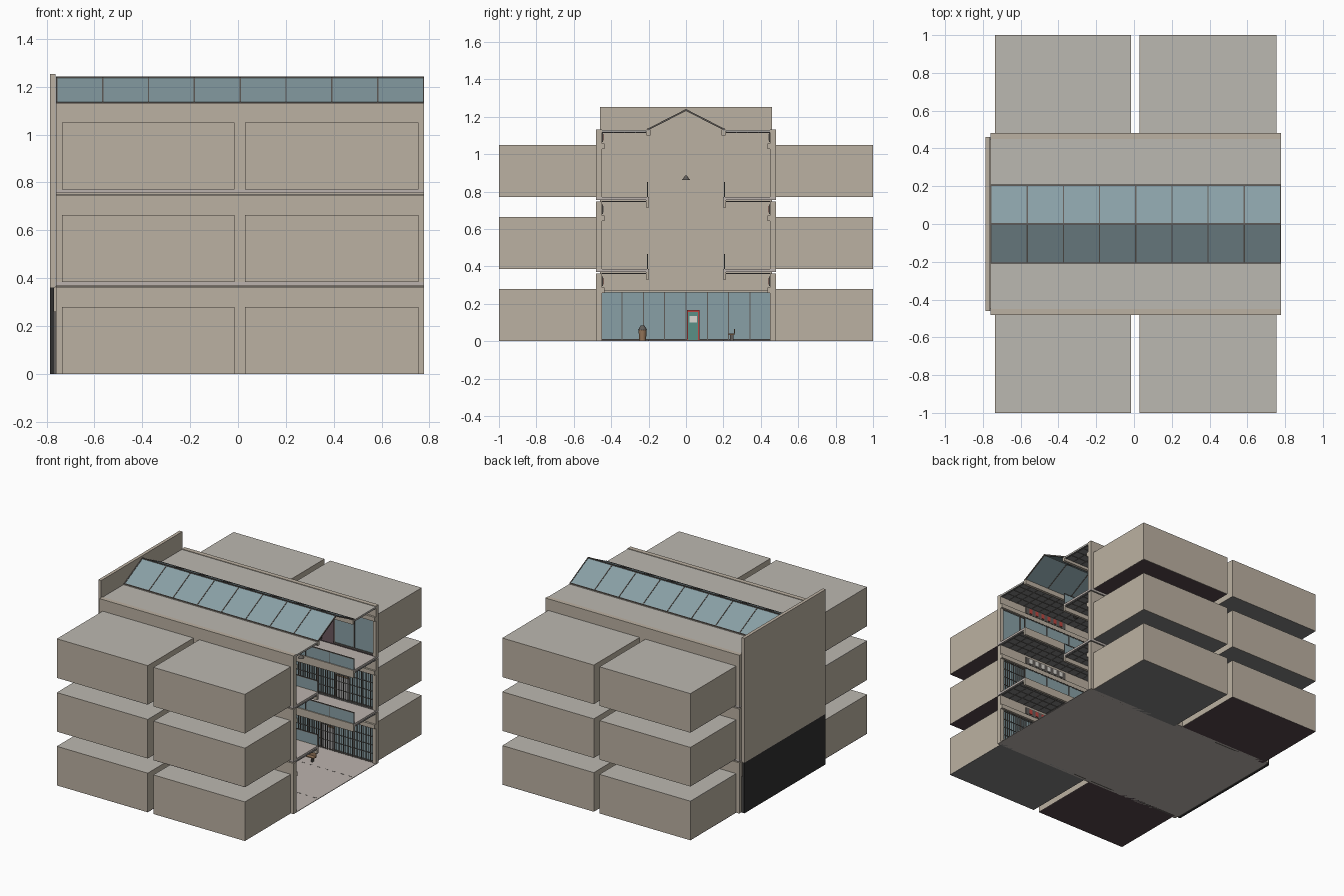
import bpy, bmesh, math, random
from mathutils import Matrix, Vector

if "Cube" in bpy.data.objects:
    bpy.data.objects.remove(bpy.data.objects["Cube"])
random.seed(4)

COL = dict(beige=(.50, .44, .36), roof=(.50, .48, .44), glass=(.25, .35, .38), dark=(.03, .03, .03),
           frame=(.12, .11, .10), floor=(.50, .45, .42), tile=(.22, .22, .22), carpet=(.09, .06, .07),
           red=(.50, .06, .05), green=(.10, .28, .24), wood=(.30, .18, .10), white=(.7, .68, .64))
MATS = {}


def mat(name):
    if name not in MATS:
        MATS[name] = bpy.data.materials.new(name)
        MATS[name].diffuse_color = (*COL[name], 1)
    return MATS[name]


def finish(name, bm, colour):
    me = bpy.data.meshes.new(name)
    bm.to_mesh(me)
    bm.free()
    ob = bpy.data.objects.new(name, me)
    bpy.context.collection.objects.link(ob)
    me.materials.append(mat(colour))
    return ob


def boxes(name, colour, items):
    """One object from boxes given as (x0, x1, y0, y1, z0, z1)."""
    bm = bmesh.new()
    for x0, x1, y0, y1, z0, z1 in items:
        m = Matrix.Translation(((x0 + x1) / 2, (y0 + y1) / 2, (z0 + z1) / 2)) @ Matrix.Diagonal(
            (abs(x1 - x0), abs(y1 - y0), abs(z1 - z0), 1))
        bmesh.ops.create_cube(bm, size=1, matrix=m)
    return finish(name, bm, colour)


def cone(name, colour, x, y, z0, z1, r0, r1, n=12):
    bm = bmesh.new()
    bmesh.ops.create_cone(bm, cap_ends=True, segments=n, radius1=r0, radius2=r1, depth=z1 - z0,
                          matrix=Matrix.Translation((x, y, (z0 + z1) / 2)))
    ob = finish(name, bm, colour)
    for p in ob.data.polygons:
        p.use_smooth = len(p.vertices) == 4
    return ob


X0, X1 = -.76, .777
LEVELS = (0, .385, .77)
BAYS = ((-.735, -.015), (.03, .755))
CARPET = {(0, 1, 0), (0, -1, 0), (2, 1, 1), (2, -1, 1), (1, -1, 1)}


def steps(a, b, n):
    return [a + (b - a) * i / n for i in range(n + 1)]


# ground floor of the hall
boxes("hall_floor", "floor", [(X0, X1, -.48, .48, 0, .004)])
boxes("floor_inlay", "frame", [(x - .012, x + .012, s * .2 - .003, s * .2 + .003, .004, .005)
                               for s in (-1, 1) for x in steps(X0 + .03, X1 - .03, 24)])

# end wall with entrance glazing
boxes("end_wall", "beige", [(-.785, -.762, -.46, .46, .362, 1.253)])
boxes("entrance_back_panel", "dark", [(-.785, -.768, -.46, .46, 0, .362)])
boxes("entrance_header", "beige", [(-.768, -.755, -.45, .45, .265, .366), (-.768, -.745, -.45, .45, .26, .272)])
boxes("entrance_glass", "glass", [(-.766, -.762, -.45, .45, .01, .26)])
boxes("entrance_mullions", "frame", [(-.768, -.755, y - .003, y + .003, 0, .26) for y in steps(-.46 + .004, .46 - .004, 8)]
      + [(-.768, -.752, -.45, .45, 0, .012)])

# entrance door
boxes("door_frame", "red", [(-.76, -.745, .005, .012, .005, .168), (-.76, -.745, .064, .071, .005, .168),
                            (-.76, -.745, .005, .071, .155, .168)])
boxes("door_leaf", "green", [(-.757, -.75, .012, .064, .005, .155)])
boxes("door_window", "white", [(-.75, -.748, .018, .058, .1, .135)])

for s in (-1, 1):
    side = "front" if s < 0 else "back"
    for k, z in enumerate(LEVELS):
        tag = f"{side}_{k}"
        top = z + .363
        # side wall: piers between shops and fascia above
        piers = [(X0, -.735), (-.015, .03), (.755, X1)]
        boxes(f"side_wall_{tag}", "beige",
              [(a, b, s * .45, s * .482, z, top) for a, b in piers]
              + [(X0, X1, s * .45, s * .482, z + .28, top)])
        boxes(f"shopfront_cornice_{tag}", "beige", [(X0, X1, s * .436, s * .452, z + .258, z + .288)])
        # balcony slab with edge beam, tiled ceiling, glass railing
        if k:
            boxes(f"balcony_slab_{tag}", "floor", [(X0, X1, s * .2, s * .482, z - .015, z)])
            boxes(f"balcony_beam_{tag}", "beige", [(X0, X1, s * .197, s * .215, z - .055, z)])
            boxes(f"railing_glass_{tag}", "glass", [(X0, X1, s * .204, s * .207, z, z + .076)])
            boxes(f"railing_bars_{tag}", "frame", [(X0, X1, s * .202, s * .209, z + .075, z + .081)]
                  + [(x - .002, x + .002, s * .202, s * .209, z, z + .076) for x in steps(X0 + .01, X1 - .003, 8)])
        cz = top - .002 if k < 2 else 1.116
        boxes(f"ceiling_tiles_{tag}", "tile", [(X0, X1, s * .215, s * .45, cz, cz + .004)])
        boxes(f"ceiling_grid_{tag}", "frame",
              [(x - .0015, x + .0015, s * .215, s * .45, cz - .002, cz) for x in steps(X0 + .01, X1 - .01, 24)]
              + [(X0, X1, y - .0015, y + .0015, cz - .002, cz) for y in (s * .27, s * .33, s * .39)])
        for b, (a, c) in enumerate(BAYS):
            t = f"{tag}_{b}"
            # shop shell, open towards the hall
            y0, y1, w, h = s * .482, s * 1.0, .004, z + .28
            boxes(f"shop_walls_{t}", "beige", [(a, a + w, s * .452, y1, z, h), (c - w, c, s * .452, y1, z, h),
                                               (a, c, y1 - s * w, y1, z, h)])
            boxes(f"shop_roof_{t}", "roof", [(a, c, s * .452, y1, h - w, h)])
            boxes(f"shop_floor_{t}", "carpet" if (k, s, b) in CARPET else "tile", [(a, c, s * .452, y1, z, z + w)])
            # glazed shopfront with open doorway
            d0 = (a + c) / 2 + .06 * (-1) ** (k + b)
            d1 = d0 + .11
            yg0, yg1 = s * .462, s * .465
            boxes(f"shop_glass_{t}", "glass", [(a, d0, yg0, yg1, z, z + .26), (d1, c, yg0, yg1, z, z + .26),
                                               (d0, d1, yg0, yg1, z + .18, z + .26)])
            xs = steps(a, d0, 3) + steps(d1, c, 2)
            boxes(f"shop_mullions_{t}", "frame",
                  [(x - .004, x + .004, s * .457, s * .468, z, z + .26) for x in xs]
                  + [(a, d0, s * .457, s * .468, z, z + .014), (d1, c, s * .457, s * .468, z, z + .014),
                     (d0, d1, s * .457, s * .468, z + .174, z + .182)])
            if k < 2 and b == 1:  # security grille
                boxes(f"shop_grille_{t}", "frame",
                      [(x - .002, x + .002, s * .452, s * .456, z, z + .26) for x in steps(a + .005, c - .005, 40)]
                      + [(a, c, s * .452, s * .456, z + q - .0015, z + q + .0015) for q in (.01, .07, .13, .19, .25)])
            # plain sign board with red blocks
            m = (a + c) / 2
            boxes(f"sign_board_{t}", "frame", [(m - .17, m + .17, s * .444, s * .451, z + .295, z + .345)])
            boxes(f"sign_blocks_{t}", random.choice(("red", "red", "white")),
                  [(x - .012, x + .012, s * .44, s * .445, z + .303, z + .337) for x in steps(m - .13, m + .13, 5)])
            # shop counter and shelves
            boxes(f"shop_counter_{t}", "wood", [(m - .2, m, s * .74, s * .79, z + .004, z + .085)])
            boxes(f"shop_shelves_{t}", "wood", [(a + .05, c - .05, s * .95, s * .99, z + q, z + q + .006)
                                                for q in (.05, .11, .17)])
    # floor bands on the outside, flat roof and skylight kerb
    boxes(f"roof_{side}", "roof", [(X0, X1, s * .2, s * .462, 1.12, 1.129)])
    boxes(f"parapet_{side}", "beige", [(X0, X1, s * .46, s * .482, 1.12, 1.133)])
    boxes(f"skylight_kerb_{side}", "beige", [(X0, X1, s * .19, s * .21, 1.1, 1.133)])

# gabled skylight: sloping panes, rafters and ridge
EAVE, RIDGE = 1.133, 1.238


def slope(name, colour, spans, t):
    bm = bmesh.new()
    for x0, x1 in spans:
        pts = [(-.205, EAVE), (0, RIDGE), (.205, EAVE), (.205, EAVE - t), (0, RIDGE - t), (-.205, EAVE - t)]
        v = [[bm.verts.new((x, y, z)) for y, z in pts] for x in (x0, x1)]
        for i in range(6):
            j = (i + 1) % 6
            bm.faces.new((v[0][i], v[0][j], v[1][j], v[1][i]))
        for q in v:
            bm.faces.new((q[0], q[1], q[4], q[5]))
            bm.faces.new((q[1], q[2], q[3], q[4]))
    bmesh.ops.recalc_face_normals(bm, faces=bm.faces)
    return finish(name, bm, colour)


slope("skylight_glass", "glass", [(X0, X1)], .004)
raf = slope("skylight_rafters", "frame", [(x - .003, x + .003) for x in steps(X0 + .003, X1 - .002, 8)], .01)
raf.location.z = .003
boxes("skylight_ridge", "frame", [(X0, X1, -.004, .004, RIDGE - .005, RIDGE + .004)])
boxes("skylight_eaves", "frame", [(X0, X1, s * .2, s * .208, EAVE - .003, EAVE + .004) for s in (-1, 1)])

# pendant lamps down the atrium
for i, x in enumerate((-.5, 0, .5)):
    cone(f"pendant_lamp_{i}", "frame", x, 0, .862, .885, .021, .005)

# litter bins and benches in the hall
for i, x in enumerate((-.45, .35)):
    cone(f"bin_body_{i}", "wood", x, -.232, .004, .06, .018, .022)
    cone(f"bin_lid_{i}", "frame", x, -.232, .06, .084, .024, .01)
    boxes(f"bench_seat_{i}", "wood", [(x - .09, x + .09, .228, .258, .034, .04),
                                      (x - .09, x + .09, .256, .261, .04, .066)])
    boxes(f"bench_legs_{i}", "frame", [(x + d - .004, x + d + .004, .234, .254, .004, .034) for d in (-.07, .07)])

for m in bpy.data.materials:
    if m.users and not m.is_grease_pencil:
        m.use_nodes = True
        m.node_tree.nodes["Principled BSDF"].inputs["Base Color"].default_value = m.diffuse_color
